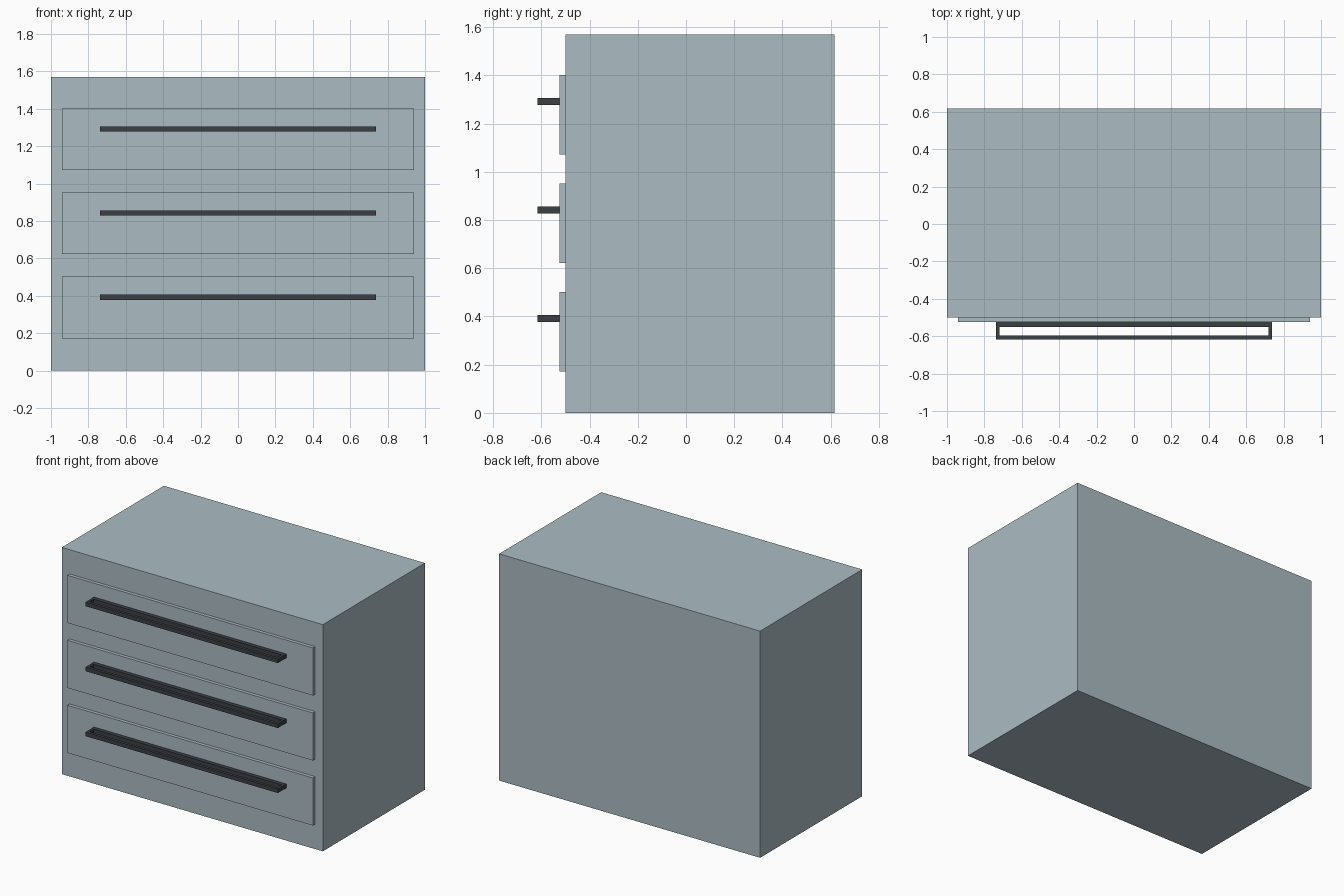
import bpy

if "Cube" in bpy.data.objects:
    bpy.data.objects.remove(bpy.data.objects["Cube"])


def material(name, rgb):
    m = bpy.data.materials.new(name)
    m.diffuse_color = (*rgb, 1.0)
    m.use_nodes = True
    m.node_tree.nodes["Principled BSDF"].inputs["Base Color"].default_value = m.diffuse_color
    return m


GREY = material("pale blue grey", (0.41, 0.50, 0.54))
DARK = material("dark charcoal", (0.045, 0.05, 0.056))


def box(name, x, y, z, mat):
    """Box spanning the (min, max) ranges x, y and z."""
    corners = [(a, b, c) for a in x for b in y for c in z]
    faces = [(0, 1, 3, 2), (4, 6, 7, 5), (0, 4, 5, 1),
             (2, 3, 7, 6), (0, 2, 6, 4), (1, 5, 7, 3)]
    return solid(name, corners, faces, mat)


def solid(name, verts, faces, mat):
    me = bpy.data.meshes.new(name)
    me.from_pydata(verts, [], faces)
    me.materials.append(mat)
    ob = bpy.data.objects.new(name, me)
    bpy.context.collection.objects.link(ob)
    return ob


def frame(name, outer, inner, z, mat):
    """Flat rectangular ring; outer and inner are (x0, x1, y0, y1)."""
    def loop(r, h):
        x0, x1, y0, y1 = r
        return [(x0, y0, h), (x1, y0, h), (x1, y1, h), (x0, y1, h)]
    verts = loop(outer, z[0]) + loop(inner, z[0]) + loop(outer, z[1]) + loop(inner, z[1])
    faces = []
    for i in range(4):
        j = (i + 1) % 4
        faces += [(i, j, 8 + j, 8 + i),            # outside
                  (4 + j, 4 + i, 12 + i, 12 + j),  # inside
                  (8 + i, 8 + j, 12 + j, 12 + i),  # top
                  (j, i, 4 + i, 4 + j)]            # bottom
    return solid(name, verts, faces, mat)


# Cabinet body
box("cabinet_body", (-1, 1), (-0.5, 0.617), (0, 1.57), GREY)

# Three drawers, each with an open loop handle
for i, level in enumerate(("bottom", "middle", "top")):
    z = 0.45 * i
    box(f"{level}_drawer_front", (-0.94, 0.94), (-0.524, -0.475), (0.172 + z, 0.502 + z), GREY)
    frame(f"{level}_drawer_handle", (-0.737, 0.737, -0.617, -0.52),
          (-0.719, 0.719, -0.597, -0.552), (0.378 + z, 0.406 + z), DARK)
